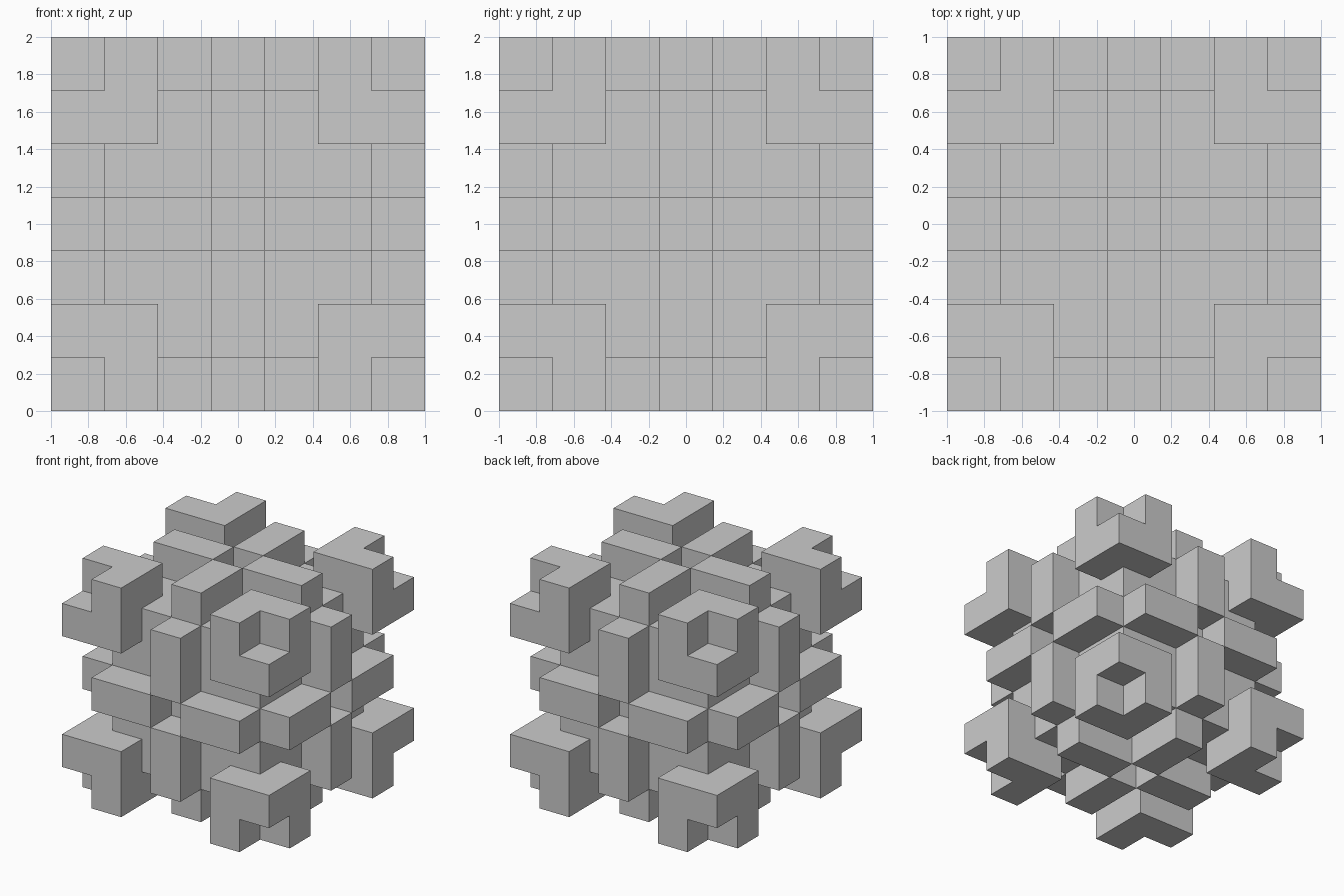
import bpy, bmesh
from itertools import product
from mathutils import Vector

if "Cube" in bpy.data.objects:
    bpy.data.objects.remove(bpy.data.objects["Cube"])

CELL = 2 / 7                     # the model sits on a 7 x 7 x 7 lattice
LATTICE = list(product(range(-3, 4), repeat=3))


def pattern(cell):
    """Cell position regardless of side or axis (mirror and rotation symmetry)."""
    return tuple(sorted(abs(c) for c in cell))


def cells_matching(test):
    return {c for c in LATTICE if test(pattern(c))}


# Solid 5-cell core, notched corner brackets, and the short bars crossing each face
parts = {
    "core_block": cells_matching(lambda p: p[2] <= 2),
    "corner_brackets": cells_matching(lambda p: p in {(2, 2, 3), (2, 3, 3)}),
    "face_bars": cells_matching(lambda p: p in {(0, 1, 3), (0, 2, 3)}),
}
solid = set().union(*parts.values())


def build_part(name, cells):
    """Skin the cells with outside faces only, merged into large flat faces."""
    bm = bmesh.new()
    for cell in cells:
        centre = Vector(cell)
        for axis, sign in product(range(3), (-1, 1)):
            n = Vector((0, 0, 0))
            n[axis] = sign
            if tuple(int(v) for v in centre + n) in solid:
                continue
            u = Vector((0, 0, 0))
            u[(axis + 1) % 3] = 0.5
            v = n.cross(u)
            mid = centre + n * 0.5
            corners = (mid - u - v, mid + u - v, mid + u + v, mid - u + v)
            bm.faces.new([bm.verts.new(p * CELL + Vector((0, 0, 1))) for p in corners])
    bmesh.ops.remove_doubles(bm, verts=bm.verts, dist=0.001)
    bmesh.ops.dissolve_limit(bm, angle_limit=0.01, verts=bm.verts, edges=bm.edges)
    mesh = bpy.data.meshes.new(name)
    bm.to_mesh(mesh)
    bm.free()
    bpy.context.collection.objects.link(bpy.data.objects.new(name, mesh))


for part_name, part_cells in parts.items():
    build_part(part_name, part_cells)
